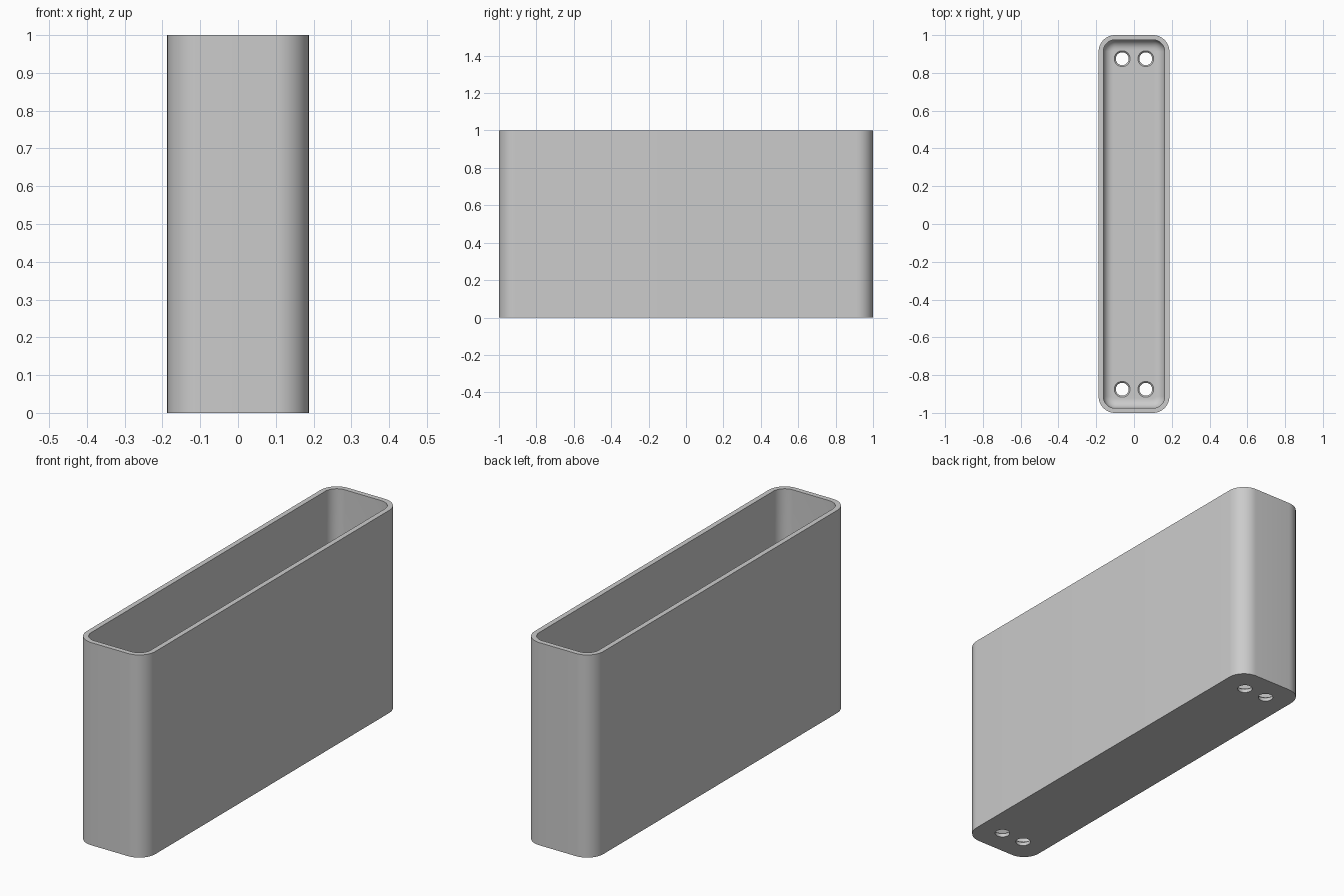
import bpy
import bmesh
from math import sin, cos, pi, radians

if "Cube" in bpy.data.objects:
    bpy.data.objects.remove(bpy.data.objects["Cube"], do_unlink=True)

HALF_X, HALF_Y, HEIGHT = 0.1875, 1.0, 1.0
WALL, CORNER, FILLET = 0.025, 0.0875, 0.05

grey = bpy.data.materials.new("plain grey")
grey.use_nodes = True
colour = (0.6, 0.6, 0.6, 1)
grey.diffuse_color = colour
grey.node_tree.nodes["Principled BSDF"].inputs["Base Color"].default_value = colour


def rounded_ring(inset, z, steps=12):
    """Rounded rectangle, moved inwards from the outer wall."""
    r = max(CORNER - inset, 0.01)
    cx, cy = HALF_X - inset - r, HALF_Y - inset - r
    ring = []
    for k, (sx, sy) in enumerate([(1, 1), (-1, 1), (-1, -1), (1, -1)]):
        for i in range(steps + 1):
            a = (k + i / steps) * pi / 2
            ring.append((sx * cx + r * cos(a), sy * cy + r * sin(a), z))
    return ring


def circle_ring(x, y, r, z, count=32):
    return [(x + r * cos(2 * pi * i / count), y + r * sin(2 * pi * i / count), z)
            for i in range(count)]


def loft(name, rings):
    """Skin a stack of rings and cap both ends."""
    bm = bmesh.new()
    loops = [[bm.verts.new(p) for p in ring] for ring in rings]
    for low, high in zip(loops, loops[1:]):
        for i in range(len(low)):
            j = (i + 1) % len(low)
            bm.faces.new((low[i], low[j], high[j], high[i]))
    bm.faces.new(loops[0][::-1])
    bm.faces.new(loops[-1])
    bmesh.ops.recalc_face_normals(bm, faces=bm.faces[:])
    mesh = bpy.data.meshes.new(name)
    bm.to_mesh(mesh)
    bm.free()
    obj = bpy.data.objects.new(name, mesh)
    bpy.context.collection.objects.link(obj)
    mesh.materials.append(grey)
    return obj


# Open box: outer wall, rim, inner wall, rounded edge down to the floor
rings = [rounded_ring(0, 0), rounded_ring(0, HEIGHT), rounded_ring(WALL, HEIGHT)]
for i in range(9):
    a = i / 8 * pi / 2
    rings.append(rounded_ring(WALL + FILLET * (1 - cos(a)),
                              WALL + FILLET * (1 - sin(a))))
box = loft("open_box", rings)

# Pairs of chamfered screw holes through the floor at each end
cutters = []
for x in (-0.0625, 0.0625):
    for y in (-0.875, 0.875):
        cutter = loft("hole_cutter", [
            circle_ring(x, y, 0.034, -0.02), circle_ring(x, y, 0.034, WALL - 0.008),
            circle_ring(x, y, 0.042, WALL), circle_ring(x, y, 0.042, WALL + 0.02)])
        cutter.hide_render = True
        cutters.append(cutter)
        cut = box.modifiers.new("screw_hole", "BOOLEAN")
        cut.operation = "DIFFERENCE"
        cut.solver = "EXACT"
        cut.object = cutter

bpy.ops.object.select_all(action="DESELECT")
box.select_set(True)
bpy.context.view_layer.objects.active = box
for name in [m.name for m in box.modifiers]:
    bpy.ops.object.modifier_apply(modifier=name)
for cutter in cutters:
    bpy.data.objects.remove(cutter, do_unlink=True)
bpy.ops.object.shade_smooth_by_angle(angle=radians(30))
